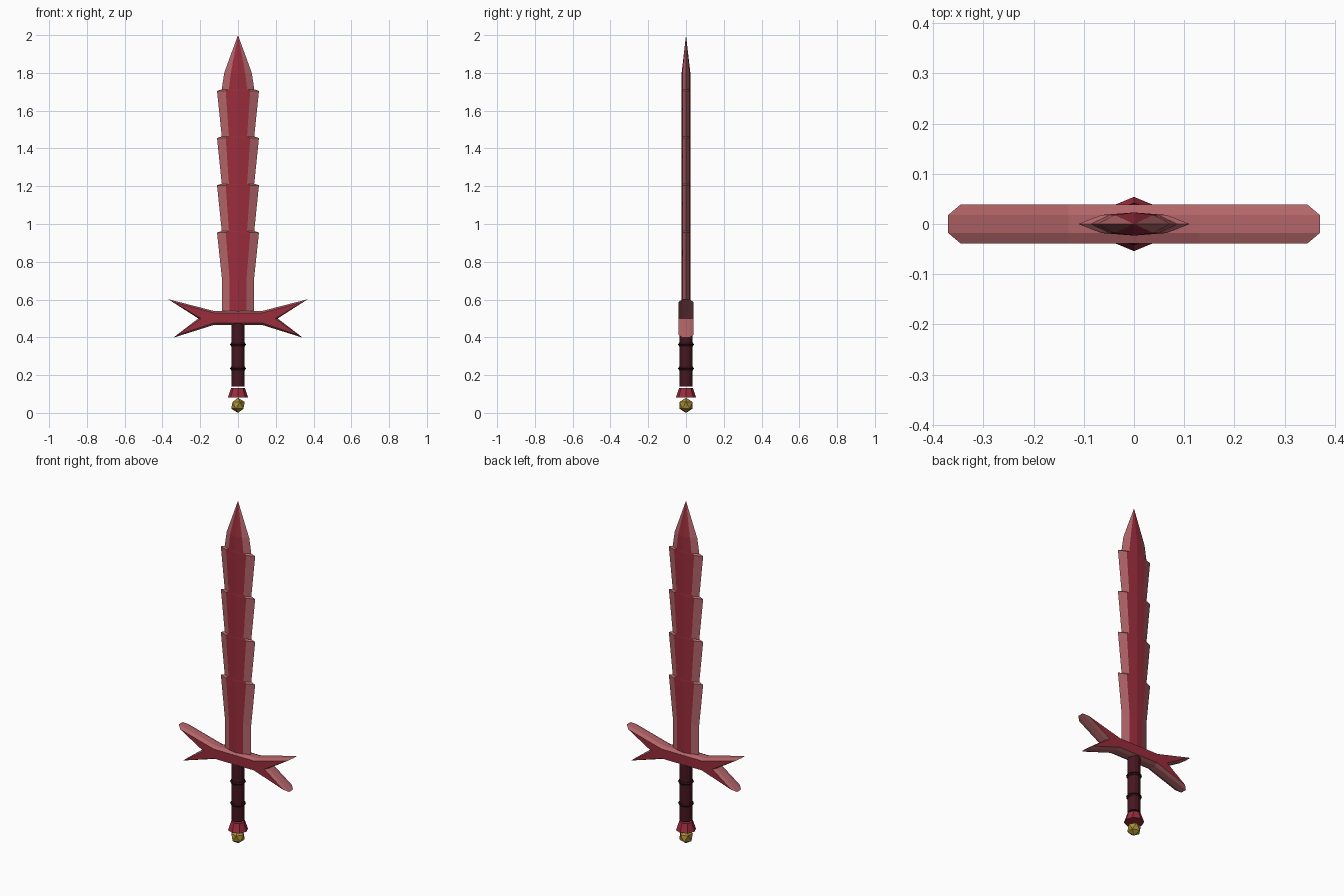
import bpy, bmesh, math

if "Cube" in bpy.data.objects:
    bpy.data.objects.remove(bpy.data.objects["Cube"])


def material(name, rgb):
    m = bpy.data.materials.new(name)
    m.diffuse_color = (*rgb, 1)
    m.use_nodes = True
    m.node_tree.nodes["Principled BSDF"].inputs["Base Color"].default_value = m.diffuse_color
    return m


RED = material("deep_red", (0.32, 0.026, 0.045))
PINK = material("pale_red", (0.45, 0.13, 0.14))
DARK = material("dark_wrap", (0.06, 0.008, 0.014))
BLACK = material("ring_black", (0.02, 0.004, 0.006))
GOLD = material("gold", (0.40, 0.27, 0.04))


def loft(name, rings, mats, pick):
    """Skin closed rings of equal length; pick(ring, side) gives the material slot."""
    bm = bmesh.new()
    vs = [[bm.verts.new(p) for p in ring] for ring in rings]
    n = len(rings[0])
    for r in range(len(rings) - 1):
        for k in range(n):
            j = (k + 1) % n
            f = bm.faces.new((vs[r][k], vs[r][j], vs[r + 1][j], vs[r + 1][k]))
            f.material_index = pick(r, k)
    bm.faces.new(vs[0][::-1])
    bm.faces.new(vs[-1])
    bmesh.ops.remove_doubles(bm, verts=bm.verts, dist=1e-5)
    bmesh.ops.recalc_face_normals(bm, faces=bm.faces)
    me = bpy.data.meshes.new(name)
    bm.to_mesh(me)
    bm.free()
    for m in mats:
        me.materials.append(m)
    ob = bpy.data.objects.new(name, me)
    bpy.context.collection.objects.link(ob)
    return ob


def finish(name, mat):
    ob = bpy.context.object
    ob.name = name
    ob.data.materials.append(mat)
    return ob


# Blade: stations of (z, edge half width, core half width, thickness factor)
stations = [(0.50, 0.085, 0.045, 1), (0.71, 0.085, 0.045, 1)]
for z in (0.955, 1.205, 1.455, 1.705):
    stations += [(z, 0.111, 0.065, 1), (z + 0.008, 0.086, 0.048, 1)]
stations += [(1.80, 0.073, 0.038, 1), (2.0, 0, 0, 0)]


def section(z, o, i, t):
    a, b = 0.018 * t, 0.023 * t
    return [(o, 0, z), (i, a, z), (0, b, z), (-i, a, z),
            (-o, 0, z), (-i, -a, z), (0, -b, z), (i, -a, z)]


loft("blade", [section(*s) for s in stations], [RED, PINK],
     lambda r, k: 1 if k in (0, 3, 4, 7) else 0)


# Guard: forked outline, chamfered front and back
def outline(half, y):
    pts = half + [(-x, z) for x, z in reversed(half)]
    return [(x, y, z) for x, z in pts]


full = [(0.13, 0.54), (0.37, 0.602), (0.21, 0.50), (0.343, 0.398), (0.13, 0.465)]
inset = [(0.13, 0.53), (0.345, 0.587), (0.197, 0.50), (0.32, 0.412), (0.13, 0.475)]
guard = loft("guard", [outline(inset, -0.039), outline(full, -0.018),
                       outline(full, 0.018), outline(inset, 0.039)],
             [RED, PINK], lambda r, k: 1)

# Grip with two rings
bpy.ops.mesh.primitive_cylinder_add(vertices=12, radius=0.035, depth=0.34,
                                    location=(0, 0, 0.31))
finish("grip", DARK)
for n, z in enumerate((0.235, 0.362)):
    bpy.ops.mesh.primitive_torus_add(major_segments=12, minor_segments=6,
                                     major_radius=0.031, minor_radius=0.011,
                                     location=(0, 0, z))
    finish(f"grip_ring_{n + 1}", BLACK)

# Pommel: octagonal flare and gold gem
bpy.ops.mesh.primitive_cone_add(vertices=8, radius1=0.054, radius2=0.037,
                                depth=0.05, location=(0, 0, 0.106))
finish("pommel_collar", RED)
bpy.ops.mesh.primitive_ico_sphere_add(subdivisions=1, radius=0.04,
                                      location=(0, 0, 0.04))
finish("pommel_gem", GOLD)
